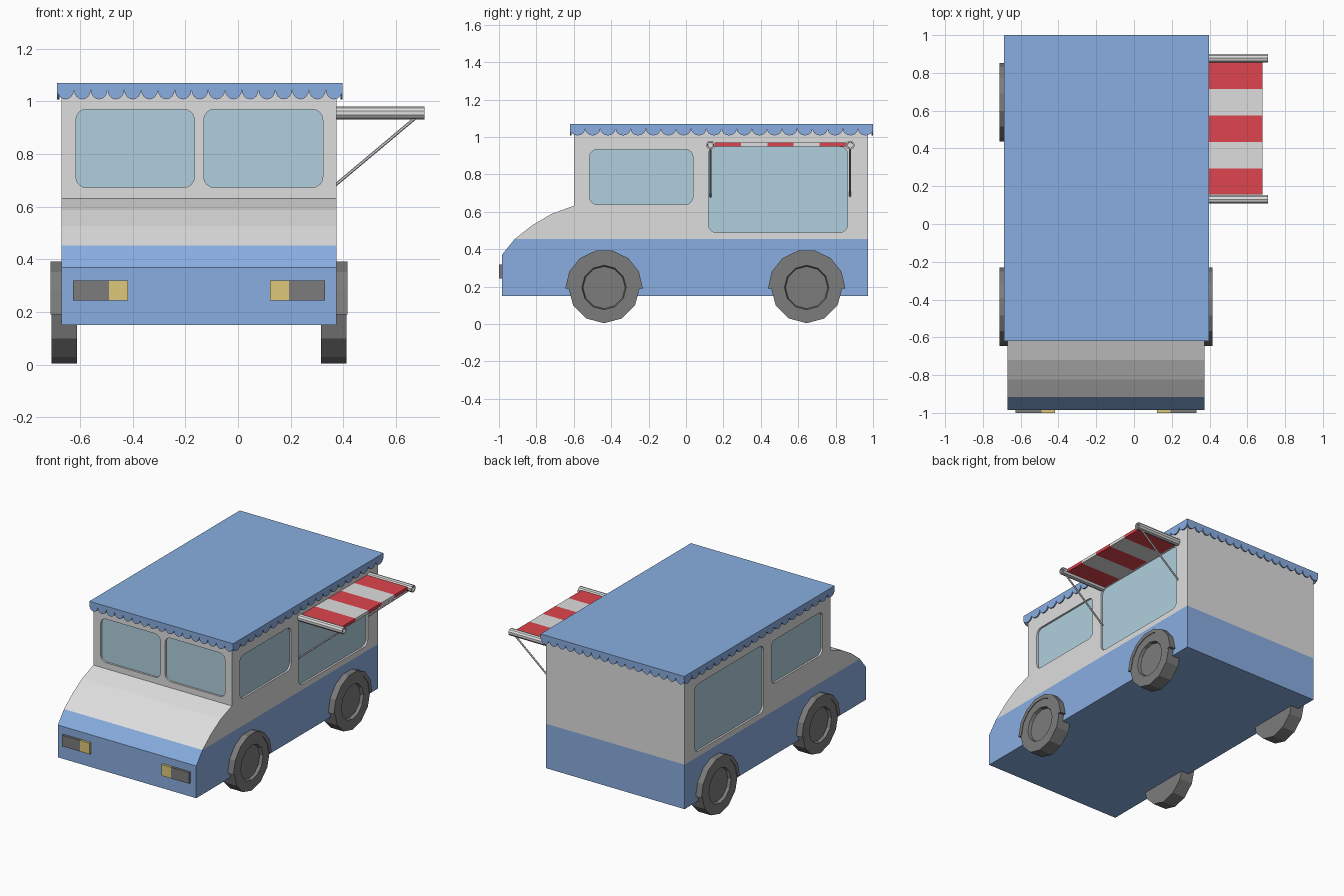
import bpy, bmesh, math
from mathutils import Vector, Matrix

if "Cube" in bpy.data.objects:
    bpy.data.objects.remove(bpy.data.objects["Cube"])

CX = -0.148           # centre line of the van body
HW = 0.522            # half width of the body
BELT = 0.453          # height of the two-tone split


def mat(name, rgb):
    m = bpy.data.materials.new(name)
    lin = [((c / 255 + 0.055) / 1.055) ** 2.4 for c in rgb]
    m.diffuse_color = (*lin, 1)
    m.use_nodes = True
    m.node_tree.nodes["Principled BSDF"].inputs["Base Color"].default_value = m.diffuse_color
    return m


WHITE = mat("off_white", (222, 222, 222))
BLUE = mat("sky_blue", (137, 174, 225))
GLASS = mat("window_glass", (176, 208, 222))
RED = mat("awning_red", (223, 69, 78))
YELLOW = mat("lamp_yellow", (222, 200, 122))
GREY = mat("rubber_grey", (124, 124, 124))


def finish(name, bm, *mats):
    bmesh.ops.recalc_face_normals(bm, faces=bm.faces)
    me = bpy.data.meshes.new(name)
    bm.to_mesh(me)
    bm.free()
    for m in mats:
        me.materials.append(m)
    ob = bpy.data.objects.new(name, me)
    bpy.context.collection.objects.link(ob)
    return ob


def prism(bm, pts, vec):
    """Solid made by sweeping a flat outline along vec."""
    f = bm.faces.new([bm.verts.new(p) for p in pts])
    ext = bmesh.ops.extrude_face_region(bm, geom=[f], use_keep_orig=True)
    vs = [v for v in ext["geom"] if isinstance(v, bmesh.types.BMVert)]
    bmesh.ops.translate(bm, verts=vs, vec=vec)


def box(bm, lo, hi):
    (x0, y0, z0), (x1, y1, z1) = lo, hi
    prism(bm, [(x0, y0, z0), (x1, y0, z0), (x1, y1, z0), (x0, y1, z0)], (0, 0, z1 - z0))


def rod(bm, a, b, r, n):
    a, b = Vector(a), Vector(b)
    d = b - a
    m = Matrix.Translation((a + b) / 2) @ d.to_track_quat('Z', 'Y').to_matrix().to_4x4()
    bmesh.ops.create_cone(bm, cap_ends=True, segments=n, radius1=r, radius2=r,
                          depth=d.length, matrix=m)


def rounded(u0, u1, v0, v1, r=0.04, n=5):
    """Rounded rectangle outline."""
    pts = []
    corners = [(u1 - r, v1 - r), (u0 + r, v1 - r), (u0 + r, v0 + r), (u1 - r, v0 + r)]
    for k, (cu, cv) in enumerate(corners):
        for i in range(n):
            a = math.pi / 2 * (k + i / (n - 1))
            pts.append((cu + r * math.cos(a), cv + r * math.sin(a)))
    return pts


# body: side profile swept across the width, split in two colours at the belt
profile = [(-0.984, 0.15), (-0.984, 0.37), (-0.917, BELT), (-0.823, 0.527), (-0.72, 0.588),
           (-0.6, 0.632), (-0.6, 1.05), (0.972, 1.05), (0.972, 0.15)]
bm = bmesh.new()
prism(bm, [(CX - HW, y, z) for y, z in profile], (2 * HW, 0, 0))
bmesh.ops.bisect_plane(bm, geom=bm.verts[:] + bm.edges[:] + bm.faces[:], dist=1e-5,
                       plane_co=(0, 0, BELT), plane_no=(0, 0, 1))
for f in bm.faces:
    f.material_index = int(f.calc_center_median().z < BELT)
body = finish("body", bm, WHITE, BLUE)

# windows: recesses cut into the body, with a thin pane in each
DEPTH, PANE = 0.018, 0.005
cut, panes = bmesh.new(), bmesh.new()


def window(outline, place, inward):
    n = Vector(inward)
    pts = [Vector(place(u, v)) for u, v in outline]
    prism(cut, [p - n * 0.03 for p in pts], n * (0.03 + DEPTH))
    prism(panes, [p + n * (DEPTH - PANE) for p in pts], n * PANE)


for x0, x1 in ((-0.616, -0.166), (-0.13, 0.322)):
    window(rounded(x0, x1, 0.673, 0.97), lambda u, v: (u, -0.6, v), (0, 1, 0))
for s in (-1, 1):
    for rect in ((-0.515, 0.037, 0.639, 0.933), (0.12, 0.864, 0.49, 0.948)):
        window(rounded(*rect), lambda u, v: (CX + s * HW, u, v), (-s, 0, 0))
cutter = finish("window_cutter", cut)
cutter.hide_render = True
finish("window_panes", panes, GLASS)
mod = body.modifiers.new("window_recess", 'BOOLEAN')
mod.operation, mod.solver, mod.object = 'DIFFERENCE', 'EXACT', cutter
bpy.context.view_layer.objects.active = body
bpy.ops.object.modifier_apply(modifier=mod.name)
bpy.data.objects.remove(cutter)

# roof slab
RX0, RX1, RY0, RY1 = -0.687, 0.397, -0.62, 1.0
ZR = 1.045
bm = bmesh.new()
box(bm, (RX0, RY0, ZR), (RX1, RY1, 1.07))
finish("roof", bm, BLUE)


# scalloped trim hanging from all four roof edges
def trim(bm, a, b, count, inward):
    a, b = Vector(a), Vector(b)
    step = (b - a) / count
    for i in range(count):
        pts = []
        for k in range(9):
            t = math.pi * k / 8
            pts.append(a + step * (i + 0.5 - 0.5 * math.cos(t))
                       + Vector((0, 0, -0.037 * math.sin(t))))
        prism(bm, pts, Vector(inward) * 0.008)


bm = bmesh.new()
for y, n in ((RY0, 1), (RY1, -1)):
    trim(bm, (RX0, y, ZR), (RX1, y, ZR), 17, (0, n, 0))
for x, n in ((RX0, 1), (RX1, -1)):
    trim(bm, (x, RY0, ZR), (x, RY1, ZR), 20, (n, 0, 0))
finish("scalloped_trim", bm, BLUE)

# wheels with recessed hubs, and half-round arches above them
WZ = 0.195
for s, side in ((-1, "left"), (1, "right")):
    for wy, end in ((-0.438, "front"), (0.645, "rear")):
        bm = bmesh.new()
        rod(bm, (CX + s * 0.463, wy, WZ), (CX + s * 0.56, wy, WZ), 0.191, 12)
        outer = max(bm.faces, key=lambda f: s * f.calc_center_median().x)
        bmesh.ops.inset_region(bm, faces=[outer], thickness=0.072)
        inner = bmesh.ops.inset_region(bm, faces=[outer], thickness=0.006)
        bmesh.ops.translate(bm, verts=outer.verts[:], vec=(-s * 0.02, 0, 0))
        finish(f"{end}_{side}_wheel", bm, GREY)

        bm = bmesh.new()
        arc = [(math.cos(math.pi * i / 7), math.sin(math.pi * i / 7)) for i in range(8)]
        ring = [(0.207 * c, 0.207 * d) for c, d in arc]
        ring += [(0.18 * c, 0.18 * d) for c, d in reversed(arc)]
        prism(bm, [(CX + s * 0.5, wy + u, WZ - 0.005 + v) for u, v in ring], (s * 0.064, 0, 0))
        finish(f"{end}_{side}_wheel_arch", bm, GREY)

# headlights: grey outer half, yellow inner half
grey, yellow = bmesh.new(), bmesh.new()
for s in (-1, 1):
    for bm, d0, d1 in ((grey, 0.342, 0.479), (yellow, 0.27, 0.342)):
        xa, xb = sorted((CX + s * d0, CX + s * d1))
        box(bm, (xa, -1.0, 0.243), (xb, -0.98, 0.319))
finish("headlight_housings", grey, GREY)
finish("headlight_lamps", yellow, YELLOW)

# awning: five-stripe sheet between two tubes, held by thin struts
bm = bmesh.new()
AY0, STRIPE = 0.155, 0.14
for i in range(5):
    start = len(bm.faces)
    box(bm, (0.37, AY0 + i * STRIPE, 0.948), (0.68, AY0 + (i + 1) * STRIPE, 0.969))
    bm.faces.ensure_lookup_table()
    for f in bm.faces[start:]:
        f.material_index = i % 2
finish("awning_sheet", bm, RED, WHITE)

tubes, struts = bmesh.new(), bmesh.new()
for y in (0.131, 0.878):
    rod(tubes, (0.365, y, 0.956), (0.709, y, 0.956), 0.024, 10)
    rod(struts, (0.368, y, 0.681), (0.672, y, 0.936), 0.006, 6)
for f in [f for f in tubes.faces if f.calc_center_median().x > 0.7]:
    bmesh.ops.inset_region(tubes, faces=[f], thickness=0.008)
    bmesh.ops.inset_region(tubes, faces=[f], thickness=0.001)
    bmesh.ops.translate(tubes, verts=f.verts[:], vec=(-0.02, 0, 0))
finish("awning_tubes", tubes, WHITE)
finish("awning_struts", struts, WHITE)
